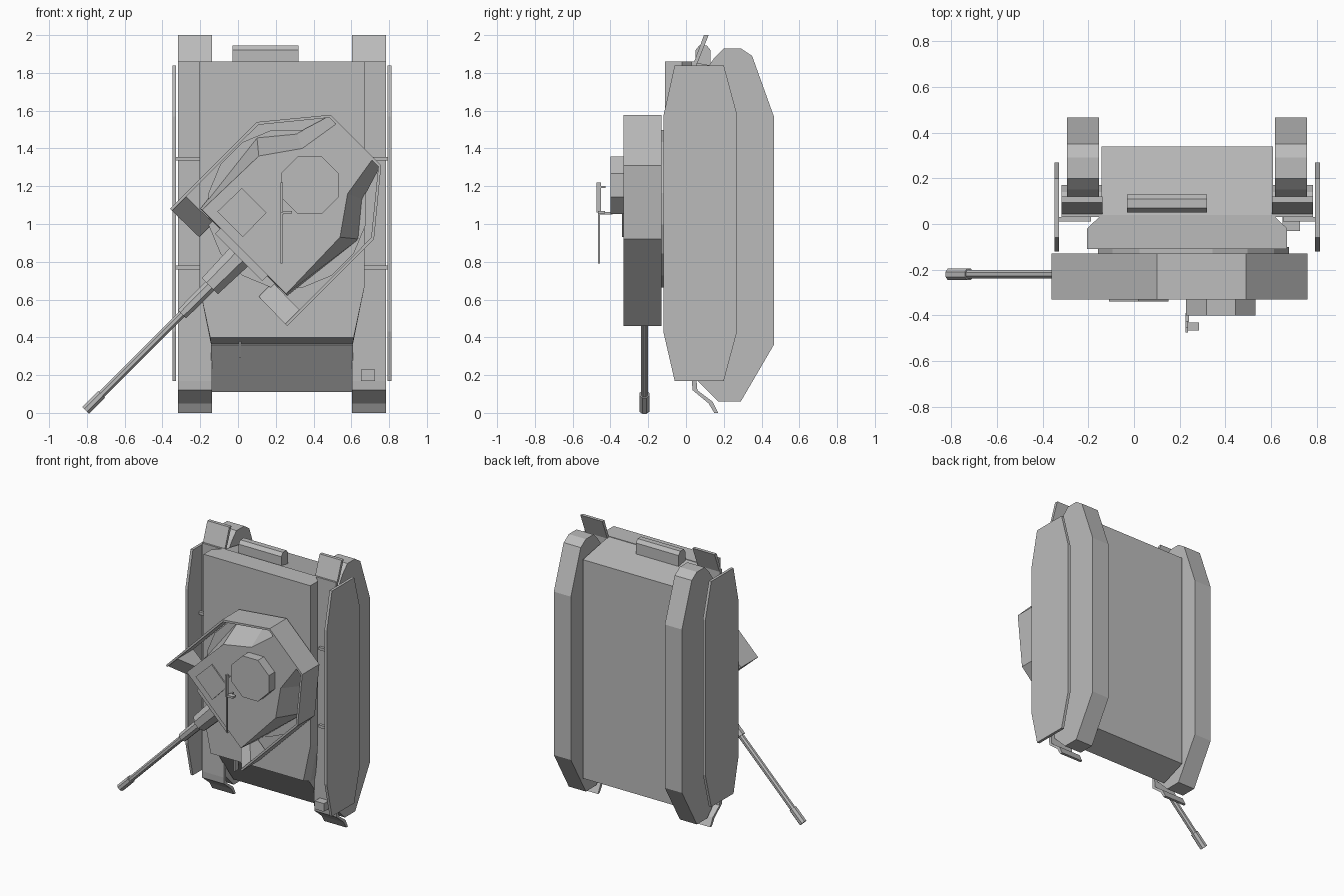
import bpy, bmesh, math
from mathutils import Vector

cube = bpy.data.objects.get("Cube")
if cube:
    bpy.data.objects.remove(cube, do_unlink=True)

GREY = (0.5, 0.5, 0.5, 1)
mat = bpy.data.materials.new("plain grey")
mat.use_nodes = True
mat.diffuse_color = GREY
mat.node_tree.nodes["Principled BSDF"].inputs["Base Color"].default_value = GREY

MID = 0.2325            # centre line of the hull
AXIS = 0.82             # turret symmetry line: z = x + AXIS


def loft(name, rings):
    """Closed solid through rings of equal point count."""
    bm = bmesh.new()
    vs = [[bm.verts.new(p) for p in r] for r in rings]
    n = len(vs[0])
    for a, b in zip(vs, vs[1:]):
        for i in range(n):
            j = (i + 1) % n
            bm.faces.new((a[i], a[j], b[j], b[i]))
    bm.faces.new(vs[0])
    bm.faces.new(vs[-1])
    bmesh.ops.recalc_face_normals(bm, faces=bm.faces)
    me = bpy.data.meshes.new(name)
    bm.to_mesh(me)
    bm.free()
    me.materials.append(mat)
    ob = bpy.data.objects.new(name, me)
    bpy.context.collection.objects.link(ob)
    return ob


def side(name, pts, x0, x1):
    """Profile of (y, z) points extruded along x."""
    return loft(name, [[(x, y, z) for y, z in pts] for x in (x0, x1)])


def plan(name, pts, y0, y1):
    """Outline of (x, z) points extruded along y."""
    return loft(name, [[(x, y, z) for x, z in pts] for y in (y0, y1)])


def box(name, x0, x1, y0, y1, z0, z1):
    return side(name, [(y0, z0), (y1, z0), (y1, z1), (y0, z1)], x0, x1)


def pair(name, pts, inner, outer):
    """The same profile on both sides of the hull."""
    for label, s in (("left", 1), ("right", -1)):
        side(label + "_" + name, pts, MID + s * inner, MID + s * outer)


def flip(p):
    return (p[1] - AXIS, p[0] + AXIS)


def mirrored(pts):
    return pts + [flip(p) for p in reversed(pts)]


def ngon(cx, cz, r, n, turn=0.5):
    return [(cx + r * math.cos(math.tau * (i + turn) / n),
             cz + r * math.sin(math.tau * (i + turn) / n)) for i in range(n)]


# Hull
def deck(w, nose_w, y, front):
    half = [(w, 1.86), (w, 0.67), (nose_w, front)]
    return [(MID + x, y, z) for x, z in half] + [(MID - x, y, z) for x, z in reversed(half)]


loft("upper_hull", [deck(0.4375, 0.38, -0.11, 0.40),
                    deck(0.4375, 0.375, -0.02, 0.36),
                    deck(0.375, 0.375, 0.04, 0.36)])
side("lower_hull", [(-0.03, 0.36), (0.15, 0.11), (0.34, 0.18), (0.34, 1.80),
                    (0.02, 1.86), (-0.03, 1.86)], MID - 0.375, MID + 0.375)
side("rear_box", [(0.05, 1.85), (0.05, 1.92), (0.07, 1.945), (0.11, 1.945),
                  (0.13, 1.92), (0.13, 1.83)], -0.03, 0.32)

# Running gear
pair("track", [(0.06, 0.17), (0.17, 0.06), (0.29, 0.06), (0.465, 0.36), (0.465, 1.57),
               (0.35, 1.89), (0.29, 1.93), (0.20, 1.93), (0.15, 1.88), (0.06, 1.75)],
     0.385, 0.525)
pair("fender", [(0.03, 0.17), (0.055, 0.17), (0.055, 1.86), (0.03, 1.86)], 0.37, 0.55)
pair("front_flap", [(0.03, 0.18), (0.055, 0.18), (0.06, 0.12), (0.14, 0.06), (0.17, 0),
                    (0.15, 0), (0.12, 0.05), (0.035, 0.12)], 0.37, 0.55)
pair("rear_flap", [(0.04, 1.85), (0.06, 1.85), (0.12, 2.0), (0.095, 2.0)], 0.37, 0.55)
pair("side_skirt", [(-0.12, 0.43), (-0.06, 0.17), (0.20, 0.17), (0.27, 0.43),
                    (0.27, 1.58), (0.20, 1.84), (-0.06, 1.84), (-0.12, 1.57)], 0.56, 0.58)
for z in (0.77, 1.345):
    pair("skirt_bracket", [(0.01, z - 0.01), (0.03, z - 0.01), (0.03, z + 0.01),
                           (0.01, z + 0.01)], 0.42, 0.565)
plan("headlight", [(0.65, 0.17), (0.725, 0.17), (0.725, 0.23), (0.65, 0.23)], -0.03, 0.035)
box("nose_hook", 0.005, 0.017, -0.06, -0.02, 0.29, 0.38)

# Turret
plan("turret_ring", ngon(0.26, 1.08, 0.425, 16), -0.14, -0.10)
base = mirrored([(-0.20, 1.08), (0.10, 1.46), (0.31, 1.48), (0.48, 1.57)])
top = mirrored([(-0.19, 1.075), (0.11, 1.36), (0.34, 1.40), (0.52, 1.53)])
loft("turret_body", [[(x, -0.13, z) for x, z in base], [(x, -0.33, z) for x, z in top]])

# Thin wall round the turret
outer = [(-0.36, 1.08), (0.10, 1.54), (0.49, 1.578)]
inner = [(-0.35, 1.07), (0.107, 1.525), (0.485, 1.563)]
plan("turret_wall", mirrored(outer) + list(reversed(mirrored(inner))), -0.33, -0.13)

# Ramp wedges at the front ends of the wall
for label, f in (("right", lambda p: p), ("left", flip)):
    rings = []
    for d in (0, 0.075):
        ox, oz = f((-0.36 + d, 1.08 + d))
        ix, iz = f((-0.205 + d, 0.93 + d))
        rings.append([(ox, -0.33, oz), (ox, -0.13, oz), (ix, -0.13, iz)])
    loft(label + "_cheek_wedge", rings)

# Gun, built along the turret axis
FWD = Vector((-1, 0, -1)).normalized()
ACROSS = Vector((1, 0, -1)).normalized()
UP = Vector((0, -1, 0))
ROOT = Vector((0.035, -0.22, 0.855))


def barrel(name, s0, s1, r0, r1, n=8):
    loft(name, [[ROOT + FWD * s + ACROSS * (r * a) + UP * (r * b)
                 for a, b in ngon(0, 0, 1, n)] for s, r in ((s0, r0), (s1, r1))])


loft("gun_shield", [[ROOT + FWD * s + ACROSS * a + UP * b
                     for a, b in ((-0.177, -0.07), (0.177, -0.07), (0.177, 0.09), (-0.177, 0.09))]
                    for s in (0, 0.045)])
barrel("mantlet", 0.03, 0.26, 0.075, 0.065)
barrel("barrel_sleeve", 0.25, 0.47, 0.036, 0.034)
barrel("gun_barrel", 0.45, 1.09, 0.021, 0.021)
barrel("muzzle", 1.07, 1.19, 0.028, 0.028)

# Roof fittings
plan("commander_cupola", ngon(0.38, 1.205, 0.165, 8), -0.40, -0.32)
plan("loader_hatch", [(-0.11, 1.065), (0.02, 1.19), (0.15, 1.06), (0.025, 0.93)], -0.339, -0.32)
box("machine_gun_barrel", 0.226, 0.236, -0.465, -0.455, 0.79, 1.07)
box("machine_gun_body", 0.225, 0.237, -0.475, -0.45, 1.06, 1.22)
box("machine_gun_grip", 0.225, 0.237, -0.455, -0.425, 1.19, 1.20)
box("machine_gun_post", 0.226, 0.24, -0.46, -0.39, 1.05, 1.064)
box("ammunition_box", 0.235, 0.285, -0.465, -0.43, 1.055, 1.07)
